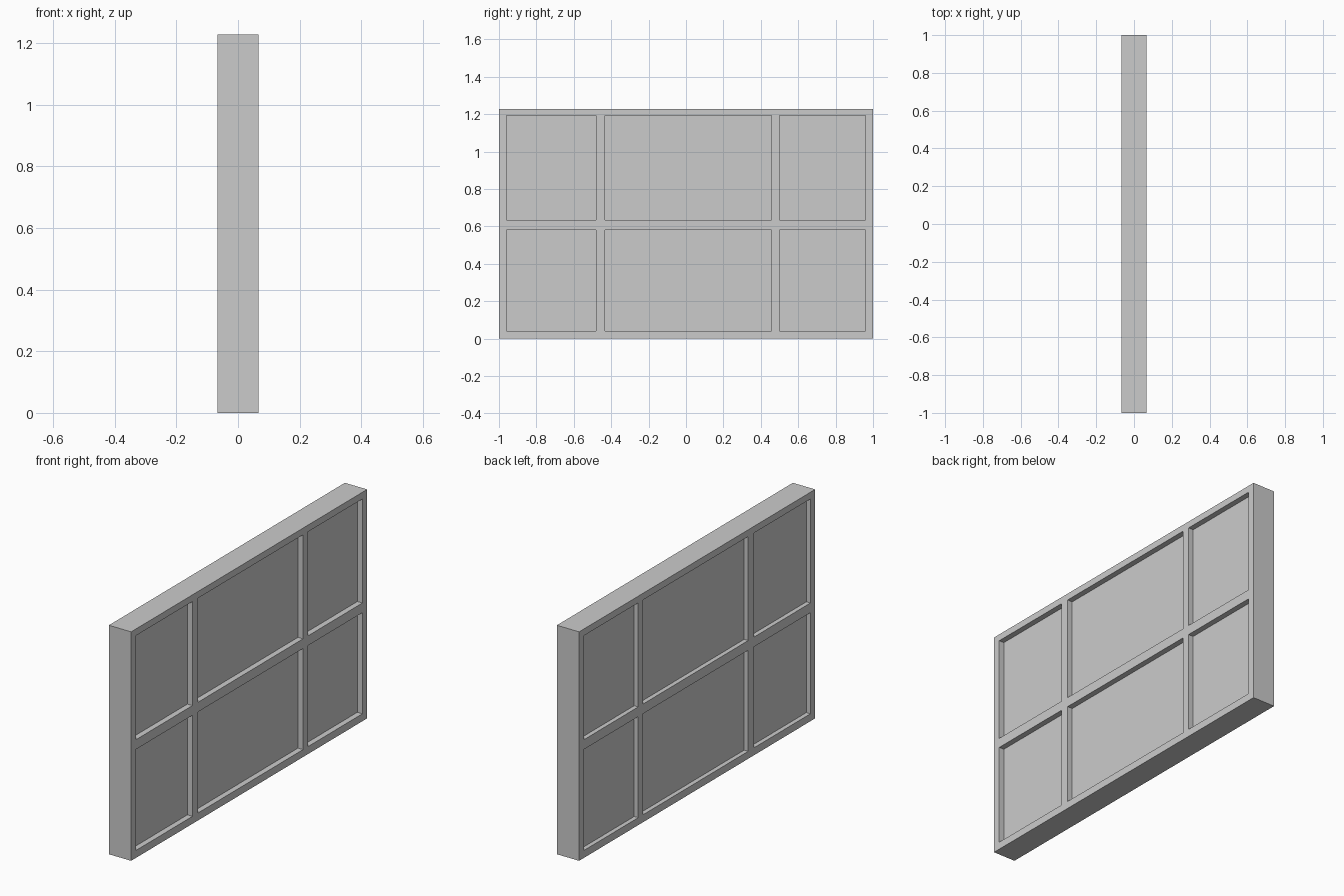
import bpy, bmesh

if "Cube" in bpy.data.objects:
    bpy.data.objects.remove(bpy.data.objects["Cube"])

# Grid lines of the window: odd-numbered cells in both directions are openings
YS = [-1.0, -0.96, -0.48, -0.433, 0.457, 0.499, 0.96, 1.0]
ZS = [0.0, 0.04, 0.582, 0.634, 1.192, 1.228]
HALF = 0.066                            # half depth of the frame
PANE_BACK, PANE_FRONT = -0.042, 0.036   # pane faces, set in from both sides


def extruded_cells(name, cells, x0, x1):
    """Fill the chosen grid cells at x0 and extrude them to x1."""
    bm = bmesh.new()
    verts = {}

    def vert(i, j):
        if (i, j) not in verts:
            verts[i, j] = bm.verts.new((x0, YS[i], ZS[j]))
        return verts[i, j]

    for i, j in cells:
        bm.faces.new([vert(i, j), vert(i + 1, j), vert(i + 1, j + 1), vert(i, j + 1)])
    result = bmesh.ops.extrude_face_region(bm, geom=bm.faces[:], use_keep_orig=True)
    moved = [g for g in result["geom"] if isinstance(g, bmesh.types.BMVert)]
    bmesh.ops.translate(bm, verts=moved, vec=(x1 - x0, 0, 0))
    bmesh.ops.recalc_face_normals(bm, faces=bm.faces[:])
    mesh = bpy.data.meshes.new(name)
    bm.to_mesh(mesh)
    bm.free()
    obj = bpy.data.objects.new(name, mesh)
    bpy.context.collection.objects.link(obj)
    return obj


all_cells = [(i, j) for i in range(len(YS) - 1) for j in range(len(ZS) - 1)]
openings = [(i, j) for i, j in all_cells if i % 2 and j % 2]

# Outer frame with its mullions and cross rail in one piece
extruded_cells("window_frame", [c for c in all_cells if c not in openings], -HALF, HALF)

# One recessed pane per opening
for n, cell in enumerate(openings, 1):
    extruded_cells(f"window_pane_{n}", [cell], PANE_BACK, PANE_FRONT)
